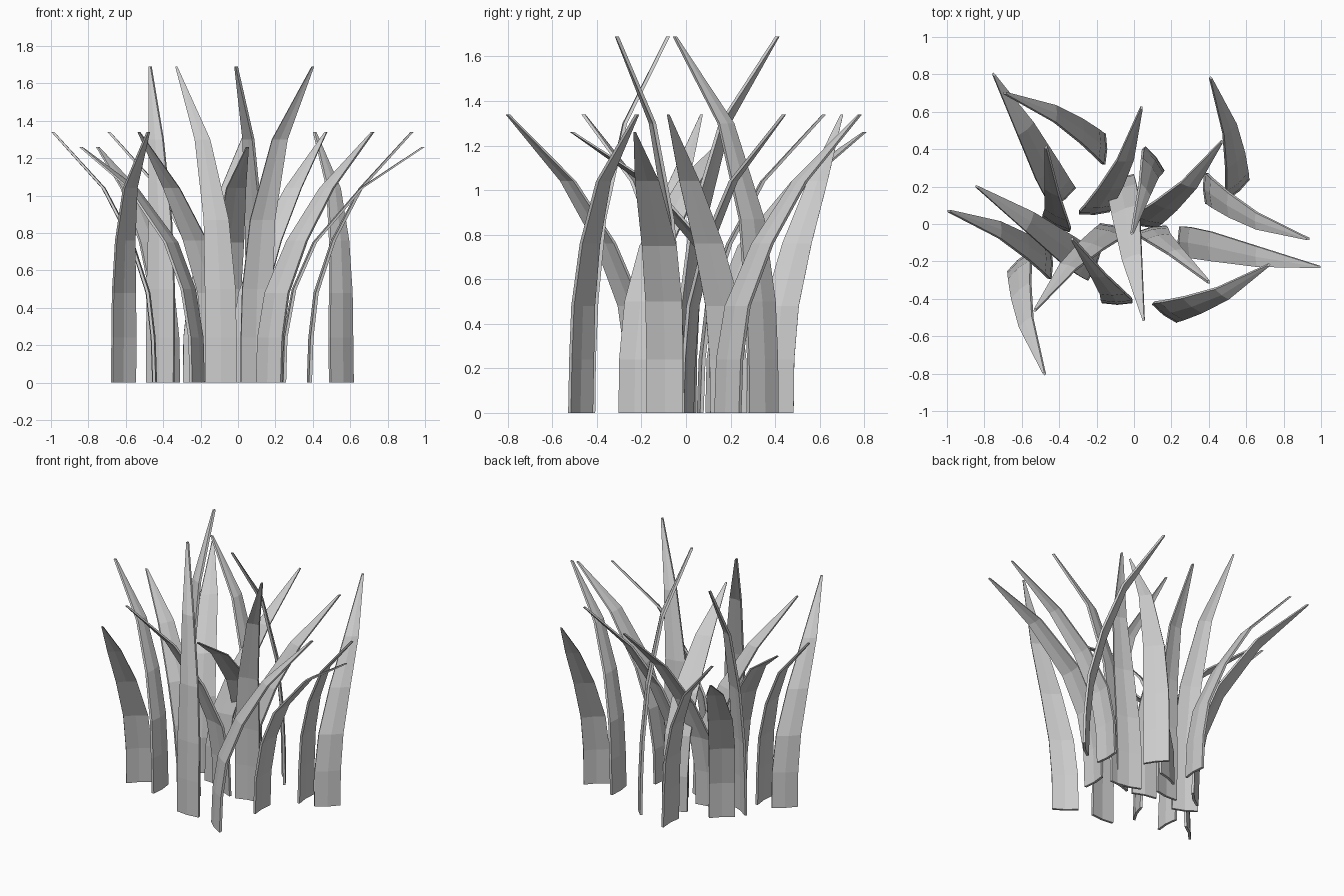
import bpy, math
from mathutils import Vector

if "Cube" in bpy.data.objects:
    bpy.data.objects.remove(bpy.data.objects["Cube"])

WIDTH, THICK, FOLD = 0.165, 0.016, 0.009

# Blade types: rings of (height, forward lean, sideways drift, width factor)
TALL = [(0, 0, 0, 1), (0.24, 0.003, 0, 1), (0.5, 0.014, 0.005, 1),
        (0.87, 0.05, 0.026, 0.82), (1.30, 0.145, 0.10, 0.51), (1.69, 0.34, 0.24, 0.07)]
WIDE = [(0, 0, 0, 1), (0.24, 0.007, 0, 1), (0.5, 0.055, -0.005, 1),
        (0.75, 0.165, -0.025, 0.95), (1.04, 0.415, -0.08, 0.66), (1.26, 0.745, -0.135, 0.07)]
MID = [(0, 0, 0, 1), (0.24, 0.008, -0.003, 1), (0.48, 0.035, -0.027, 0.95),
       (0.76, 0.125, -0.095, 0.80), (1.04, 0.27, -0.185, 0.55), (1.34, 0.54, -0.29, 0.07)]

# Placement: type, tip x, tip y, heading in degrees
BLADES = [
    (TALL, -0.47, 0.41, 62), (TALL, -0.01, -0.05, 218),
    (TALL, 0.40, -0.31, -78), (TALL, -0.33, -0.08, 90),
    (WIDE, -0.75, 0.80, 130), (WIDE, 0.99, -0.23, 0),
    (WIDE, 0.05, -0.51, -70), (WIDE, -0.84, 0.20, 156),
    (MID, -0.69, 0.70, 179), (MID, 0.04, 0.62, 94), (MID, 0.47, 0.44, 74),
    (MID, 0.41, 0.78, 132), (MID, 0.93, -0.08, 2), (MID, 0.72, -0.22, 53),
    (MID, -0.48, -0.80, -49), (MID, -0.53, -0.46, 254), (MID, -0.99, 0.07, 181),
]


def add_blade(name, rings, tip_x, tip_y, heading):
    a = math.radians(heading)
    fwd = Vector((math.cos(a), math.sin(a), 0))
    left = Vector((-fwd.y, fwd.x, 0))
    # Base sits where the tip lands on its measured point
    base = Vector((tip_x, tip_y, 0)) - fwd * rings[-1][1] - left * rings[-1][2]
    verts = []
    for z, lean, drift, w in rings:
        c = base + fwd * lean + left * drift + Vector((0, 0, z))
        h, t, f = WIDTH * w / 2, THICK / 2, FOLD * w
        # Shallow folded section: three points in front, three behind
        for u, v in ((-h, t), (0, t - f), (h, t), (h, -t), (0, -t - f), (-h, -t)):
            verts.append(c + left * u + fwd * (v + f / 2))
    faces = []
    for r in range(len(rings) - 1):
        for i in range(6):
            j = (i + 1) % 6
            faces.append((r * 6 + i, r * 6 + i + 6, r * 6 + j + 6, r * 6 + j))
    e = (len(rings) - 1) * 6
    faces += [(0, 1, 4, 5), (1, 2, 3, 4),
              (e + 5, e + 4, e + 1, e), (e + 4, e + 3, e + 2, e + 1)]
    me = bpy.data.meshes.new(name)
    me.from_pydata(verts, [], faces)
    me.update()
    import bmesh
    bm = bmesh.new()
    bm.from_mesh(me)
    bmesh.ops.recalc_face_normals(bm, faces=bm.faces)
    bm.to_mesh(me)
    bm.free()
    bpy.context.collection.objects.link(bpy.data.objects.new(name, me))


for i, b in enumerate(BLADES):
    add_blade(f"grass_blade_{i + 1}", *b)
